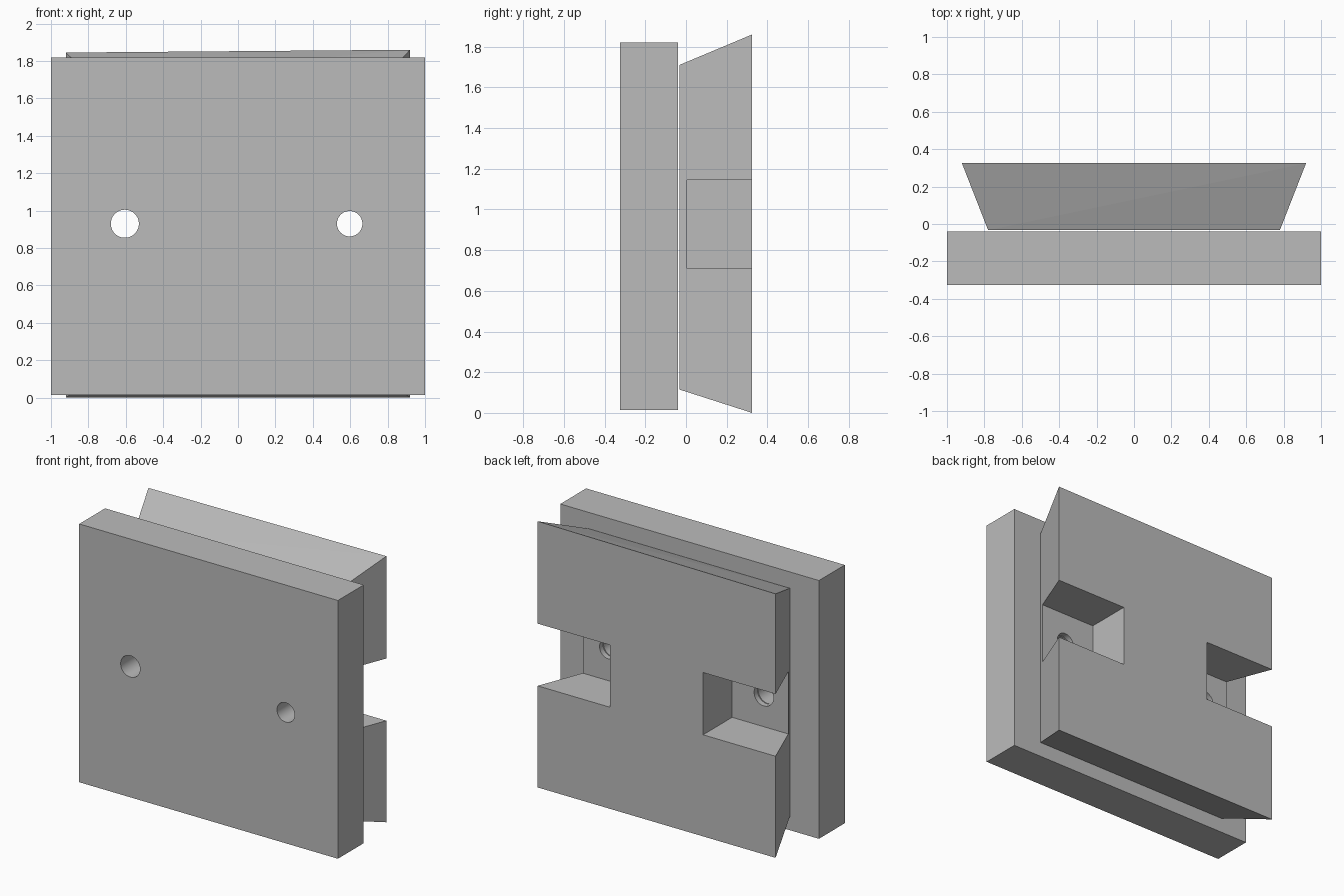
import bpy
import bmesh
from math import radians
from mathutils import Matrix, Vector

if "Cube" in bpy.data.objects:
    bpy.data.objects.remove(bpy.data.objects["Cube"], do_unlink=True)

# Single plain grey for everything
grey = bpy.data.materials.new("plain grey")
grey.use_nodes = True
colour = (0.5, 0.5, 0.5, 1)
grey.diffuse_color = colour
grey.node_tree.nodes["Principled BSDF"].inputs["Base Color"].default_value = colour


def finish(name, bm):
    bmesh.ops.recalc_face_normals(bm, faces=bm.faces)
    mesh = bpy.data.meshes.new(name)
    bm.to_mesh(mesh)
    bm.free()
    mesh.materials.append(grey)
    obj = bpy.data.objects.new(name, mesh)
    bpy.context.collection.objects.link(obj)
    return obj


def box(name, low, high):
    low, high = Vector(low), Vector(high)
    bm = bmesh.new()
    bmesh.ops.create_cube(bm, size=1, matrix=Matrix.Translation((low + high) / 2)
                          @ Matrix.Diagonal((*(high - low), 1)))
    return finish(name, bm)


def rod(name, x, z, radius):
    bm = bmesh.new()
    bmesh.ops.create_cone(bm, cap_ends=True, segments=48, radius1=radius,
                          radius2=radius, depth=2,
                          matrix=Matrix.Translation((x, 0, z)) @ Matrix.Rotation(radians(90), 4, "X"))
    return finish(name, bm)


def cut(obj, cutters):
    bpy.context.view_layer.objects.active = obj
    for cutter in cutters:
        cutter.hide_render = True
        mod = obj.modifiers.new("cut", "BOOLEAN")
        mod.operation = "DIFFERENCE"
        mod.solver = "EXACT"
        mod.object = cutter
        bpy.ops.object.modifier_apply(modifier=mod.name)


# Flat front plate
plate = box("front_plate", (-1, -0.325, 0.015), (1, -0.04, 1.82))

# Flared back block, its back top edge slightly higher on the left
bm = bmesh.new()
front = [bm.verts.new((x, -0.033, z)) for x, z in
         ((-0.78, 0.115), (0.78, 0.115), (0.78, 1.71), (-0.78, 1.71))]
back = [bm.verts.new((x, 0.325, z)) for x, z in
        ((-0.92, 0), (0.92, 0), (0.92, 1.86), (-0.92, 1.845))]
bm.faces.new(front)
bm.faces.new(back)
for i in (0, 1, 3):
    j = (i + 1) % 4
    bm.faces.new((front[i], front[j], back[j], back[i]))
bm.faces.new((front[3], front[2], back[2]))
bm.faces.new((front[3], back[2], back[3]))
block = finish("back_block", bm)

# Side pockets in the block, and bolt holes through both parts
pockets = [box("pocket_cutter", (min(a, b), 0.005, 0.71), (max(a, b), 0.5, 1.145))
           for a, b in ((0.36, 1.2), (-0.36, -1.2))]
holes = [rod("hole_cutter", -0.605, 0.93, 0.075), rod("hole_cutter", 0.597, 0.93, 0.068)]
cut(block, pockets + holes)
cut(plate, holes)
for cutter in pockets + holes:
    bpy.data.objects.remove(cutter, do_unlink=True)

# Smooth hole walls, crisp edges elsewhere
for obj in (plate, block):
    bpy.ops.object.select_all(action="DESELECT")
    obj.select_set(True)
    bpy.context.view_layer.objects.active = obj
    bpy.ops.object.shade_smooth_by_angle(angle=radians(20))
    if obj is block:
        for poly in obj.data.polygons:
            if abs(poly.normal.z) > 0.3 and poly.area > 0.05:
                poly.use_smooth = False
